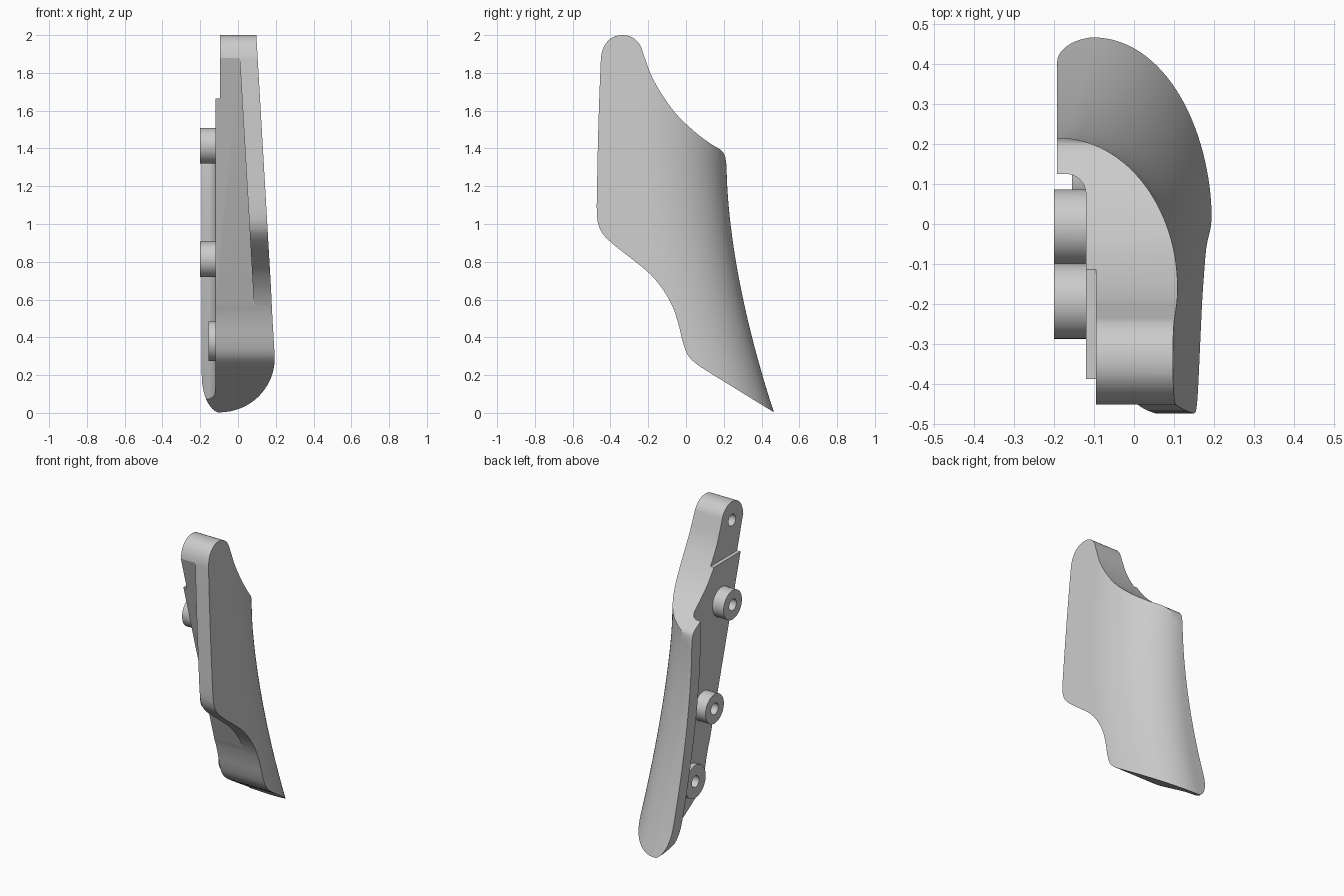
import bpy, bmesh, math
from mathutils import Vector, Matrix

if "Cube" in bpy.data.objects:
    bpy.data.objects.remove(bpy.data.objects["Cube"])

grey = bpy.data.materials.new("plain grey")
grey.use_nodes = True
grey.diffuse_color = (0.6, 0.6, 0.6, 1)
grey.node_tree.nodes["Principled BSDF"].inputs["Base Color"].default_value = (0.6, 0.6, 0.6, 1)


def add_object(name, bm):
    bmesh.ops.recalc_face_normals(bm, faces=bm.faces)
    mesh = bpy.data.meshes.new(name)
    bm.to_mesh(mesh)
    bm.free()
    mesh.materials.append(grey)
    ob = bpy.data.objects.new(name, mesh)
    bpy.context.collection.objects.link(ob)
    return ob


def loft(name, sections):
    """Closed solid through matching rings of points."""
    bm = bmesh.new()
    rings = [[bm.verts.new(p) for p in ring] for ring in sections]
    n = len(rings[0])
    for low, high in zip(rings, rings[1:]):
        for i in range(n):
            j = (i + 1) % n
            bm.faces.new((low[i], low[j], high[j], high[i]))
    bm.faces.new(rings[0])
    bm.faces.new(rings[-1])
    return add_object(name, bm)


def cylinder(name, y, z, radius, x0, x1):
    bm = bmesh.new()
    place = Matrix.Translation(((x0 + x1) / 2, y, z)) @ Matrix.Rotation(math.pi / 2, 4, 'Y')
    bmesh.ops.create_cone(bm, cap_ends=True, segments=48, radius1=radius,
                          radius2=radius, depth=x1 - x0, matrix=place)
    return add_object(name, bm)


def combine(body, tool, operation):
    tool.hide_render = True
    mod = body.modifiers.new(operation, 'BOOLEAN')
    mod.operation, mod.object, mod.solver = operation, tool, 'EXACT'
    bpy.context.view_layer.objects.active = body
    bpy.ops.object.modifier_apply(modifier=mod.name)
    bpy.data.objects.remove(tool)


def smooth_chain(points, steps=5):
    """Smooth curve through the points."""
    pts = [Vector(p) for p in points]
    pts = [pts[0] * 2 - pts[1]] + pts + [pts[-1] * 2 - pts[-2]]
    out = []
    for a, b, c, d in zip(pts, pts[1:], pts[2:], pts[3:]):
        for s in range(steps):
            t = s / steps
            out.append(b + (c - a) * t / 2 + (a * 2 - b * 5 + c * 4 - d) * t ** 2 / 2
                       + (b * 3 - a - c * 3 + d) * t ** 3 / 2)
    return out + [pts[-2]]


# Drafted outer wall, back curve and back lip as functions of height
def x_out(z):
    return 0.097 + 0.058 * (2 - z)


def y_back(z):
    return 0.215 + 0.161 * max(0, 1.3 - z) ** 1.7


def x_left(z):
    t = min(1, max(0, 0.2 - z) / 0.2)
    return -0.09 - 0.102 * math.sqrt(1 - t * t)


def wall_section(z):
    k = min(1, max(0, z / 1.3))
    left = x_left(z)
    cx, depth = max(-0.1 - 0.09 * k, left + 0.001), 0.4 + 0.04 * k
    ring = [(left, -0.7, z), (x_out(z), -0.7, z)]
    for i in range(33):
        a = math.pi / 2 * i / 32
        ring.append((cx + (x_out(z) - cx) * math.cos(a),
                     y_back(z) - depth + depth * math.sin(a), z))
    return ring + [(left, y_back(z), z)]


def lip_section(z):
    y, r = y_back(z) - 0.09, 0.05
    ring = [(-0.5, -0.9, z), (-0.12, -0.9, z)]
    for i in range(9):
        a = math.pi / 2 * i / 8
        ring.append((-0.12 - r + r * math.cos(a), y - r + r * math.sin(a), z))
    return ring + [(-0.5, y, z)]


levels = [-0.05, 0] + [0.2 * (i / 12) ** 2 for i in range(1, 13)]
levels += [0.2 + 1.9 * i / 36 for i in range(1, 37)]
body = loft("curved_grip_panel", [wall_section(z) for z in levels])

# Side outline, cut straight through
outline = smooth_chain([
    (.6, -.08), (.25, .136), (.1, .229), (.04, .272), (.005, .315), (-.018, .38),
    (-.04, .47), (-.07, .56), (-.12, .65), (-.19, .735), (-.28, .81), (-.37, .88),
    (-.43, .935), (-.46, .985), (-.472, 1.06), (-.47, 1.25), (-.463, 1.55),
    (-.453, 1.82), (-.447, 1.9), (-.425, 1.955), (-.385, 1.99), (-.335, 2),
    (-.285, 1.988), (-.245, 1.95), (-.222, 1.89), (-.185, 1.79), (-.13, 1.69),
    (-.05, 1.58), (.05, 1.485), (.13, 1.425), (.18, 1.395), (.204, 1.365),
    (.213, 1.32), (.221, 1.24)]) + [Vector((.7, 1.1))]
combine(body, loft("outline", [[(x, p.x, p.y) for p in outline] for x in (-.6, .6)]), 'INTERSECT')

# Hollow that leaves the mounting face and the back lip
combine(body, loft("lip_hollow", [lip_section(-0.1 + 2.2 * i / 44) for i in range(45)]), 'DIFFERENCE')

# Front recess that leaves a slanted spine and a thin front flange
recess = []
for z in (0.42, 1.88):
    y, x = -0.449 + 0.287 * (1.88 - z), x_out(z) - 0.095
    recess.append([(-.7, -.9, z), (x, -.9, z), (x, y, z), (-.7, y, z)])
combine(body, loft("front_recess", recess), 'DIFFERENCE')

# Shallow step at the top of the mounting face
step = [[(-.7, -.9, z), (-.095, -.9, z), (-.095, .5, z), (-.7, .5, z)] for z in (1.665, 2.3)]
combine(body, loft("top_step", step), 'DIFFERENCE')

# Mounting bosses with blind screw holes, plus one hole at the top
bosses = [(-.1925, 1.415, .094, -.2), (-.0075, .8125, .094, -.2), (.125, .38, .105, -.155)]
for y, z, radius, x in bosses:
    combine(body, cylinder("boss", y, z, radius, x, -.08), 'UNION')
for y, z in [b[:2] for b in bosses] + [(-.335, 1.88)]:
    combine(body, cylinder("screw_hole", y, z, .037, -.4, -.03), 'DIFFERENCE')

bpy.ops.object.select_all(action='DESELECT')
body.select_set(True)
bpy.context.view_layer.objects.active = body
bpy.ops.object.shade_smooth_by_angle(angle=math.radians(30))
